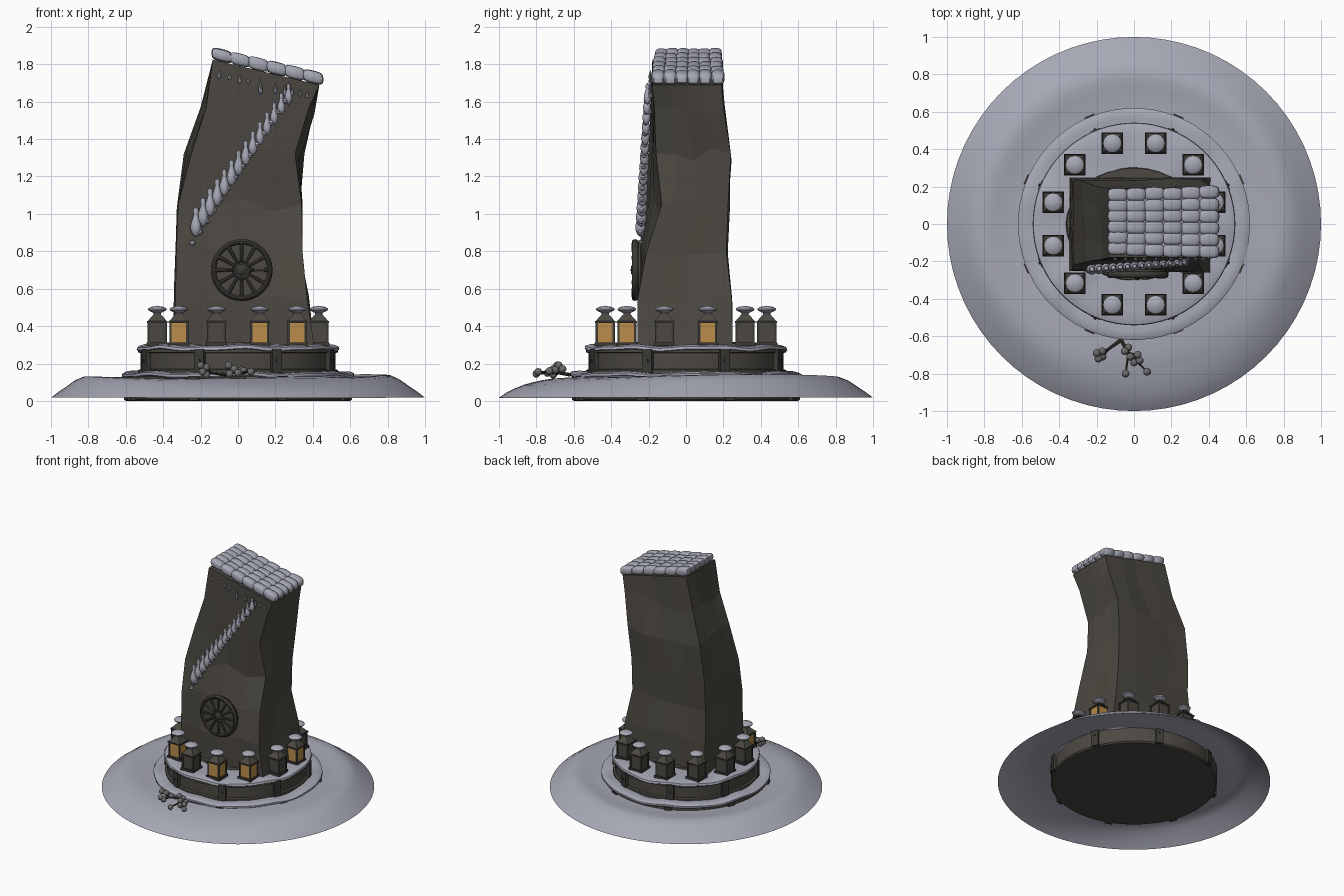
import bpy, bmesh, math, random
from mathutils import Vector, Matrix

if "Cube" in bpy.data.objects:
    bpy.data.objects.remove(bpy.data.objects["Cube"])
random.seed(4)
TAU = math.tau


def mat(name, rgb):
    m = bpy.data.materials.new(name)
    m.diffuse_color = (*rgb, 1)
    m.use_nodes = True
    m.node_tree.nodes["Principled BSDF"].inputs["Base Color"].default_value = m.diffuse_color
    return m


SNOW = mat("snow", (.38, .39, .46))
STONE = mat("dark stone", (.072, .065, .054))
METAL = mat("dark metal", (.045, .042, .037))
AMBER = mat("amber glass", (.5, .27, .07))
FROST = mat("frosted berry", (.15, .145, .145))


def finish(name, bm, m, smooth=True):
    bmesh.ops.recalc_face_normals(bm, faces=bm.faces)
    me = bpy.data.meshes.new(name)
    bm.to_mesh(me)
    bm.free()
    me.materials.append(m)
    if smooth:
        me.shade_smooth()
        me.set_sharp_from_angle(angle=math.radians(40))
    ob = bpy.data.objects.new(name, me)
    bpy.context.collection.objects.link(ob)
    return ob


def lathe(name, prof, m, n=32, loc=(0, 0, 0), warp=None):
    """Spin (radius, height) points about z; warp(r, angle, z) alters the height."""
    bm = bmesh.new()
    rings = []
    for r, z in prof:
        if r == 0:
            rings.append([bm.verts.new((0, 0, z))] * n)
            continue
        rings.append([])
        for i in range(n):
            a = TAU * i / n
            zz = warp(r, a, z) if warp else z
            rings[-1].append(bm.verts.new((r * math.cos(a), r * math.sin(a), zz)))
    for p, q in zip(rings, rings[1:]):
        for i in range(n):
            vs = list(dict.fromkeys((p[i], p[(i + 1) % n], q[(i + 1) % n], q[i])))
            if len(vs) > 2:
                bm.faces.new(vs)
    ob = finish(name, bm, m)
    ob.location = loc
    return ob


def box(name, loc, size, m, rot=0, taper=1.0):
    bm = bmesh.new()
    bmesh.ops.create_cube(bm, size=1)
    for v in bm.verts:
        if v.co.z > 0:
            v.co.x *= taper
            v.co.y *= taper
        v.co = Vector(a * b for a, b in zip(v.co, size))
    ob = finish(name, bm, m, False)
    ob.location = loc
    ob.rotation_euler.z = rot
    return ob


def rod(name, a, b, r, m):
    a, b = Vector(a), Vector(b)
    ob = lathe(name, [(0, 0), (r, 0), (r * .7, (b - a).length), (0, (b - a).length)], m, 7, a)
    ob.rotation_euler = (b - a).to_track_quat('Z', 'Y').to_euler()
    return ob


# Snow drift ring around the base, ridge height varies with direction
def drift(r, a, z):
    back = .5 + .5 * math.sin(a)
    ridge = math.exp(-((r - .82) / .09) ** 2) * (.03 * back + .012 * math.sin(2 * a + 1))
    inner = max(0, (.85 - r) / .25) * (.012 * math.cos(a) - .012 * back)
    return z + ridge + inner


lathe("snow_drift", [(.6, .125), (.66, .123), (.72, .122), (.77, .118), (.82, .109), (.87, .093),
                     (.92, .068), (.96, .046), (1, .017)], SNOW, 72, warp=drift)

# Round two-step plinth
lathe("lower_tier", [(0, 0), (.6, 0), (.61, .01), (.61, .13), (0, .13)], STONE, 64)
lathe("upper_tier", [(.50, .12), (.535, .13), (.535, .165), (.52, .17), (.52, .255), (.535, .26),
                     (.535, .28), (0, .28)], STONE, 64)


def lumps(r, a, z):
    return z + .005 * math.sin(7 * a) + .003 * math.sin(13 * a + 2)


lathe("lower_tier_snow", [(.61, .125), (.62, .132), (.62, .145), (.605, .153), (.57, .155), (.51, .15)],
      SNOW, 72, warp=lumps)
lathe("upper_tier_snow", [(.53, .268), (.542, .275), (.538, .289), (.51, .298), (.45, .297), (.3, .302),
                          (0, .302)], SNOW, 72, warp=lumps)
for k in range(8):
    a = TAU * (k + .5) / 8
    c, s = math.cos(a), math.sin(a)
    box("upper_clamp", (.53 * c, .53 * s, .215), (.03, .055, .125), METAL, a)
    box("lower_clamp", (.612 * c, .612 * s, .068), (.03, .055, .13), METAL, a)
    for h, r in ((.215, .546), (.09, .628)):
        rod("clamp_rivet", (r * c - .005 * c, r * s - .005 * s, h), (r * c + .006 * c, r * s + .006 * s, h),
            .01, METAL)

# Crooked stone slab: height, then front-left, front-right, back-right, back-left corners
ROWS = [
    (.28, (-.345, -.25), (.41, -.26), (.41, .25), (-.345, .25)),
    (.54, (-.335, -.25), (.37, -.26), (.375, .245), (-.34, .24)),
    (.80, (-.33, -.25), (.345, -.21), (.33, .215), (-.33, .22)),
    (1.05, (-.32, -.22), (.34, -.13), (.33, .225), (-.325, .23)),
    (1.32, (-.25, -.2), (.305, -.16), (.355, .24), (-.29, .235)),
    (1.57, (-.17, -.19), (.38, -.17), (.41, .2), (-.2, .2)),
    (None, (-.135, -.18), (.435, -.18), (.435, .19), (-.135, .19)),
]


def top_z(x):
    return 1.793 - .237 * x


bm = bmesh.new()
rings = []
SEG = 4
for z, *cor in ROWS:
    ring = []
    for i in range(4):
        p, q = Vector(cor[i]), Vector(cor[(i + 1) % 4])
        for j in range(SEG):
            x, y = p.lerp(q, j / SEG)
            zz = top_z(x) if z is None else z
            if j and z and z > .3:
                y += random.uniform(-.007, .007)
                x += random.uniform(-.007, .007)
                zz += random.uniform(-.04, .04)
            ring.append(bm.verts.new((x, y, zz)))
    rings.append(ring)
n = SEG * 4
for p, q in zip(rings, rings[1:]):
    for i in range(n):
        bm.faces.new((p[i], p[(i + 1) % n], q[(i + 1) % n], q[i]))
bm.faces.new(rings[0])
bm.faces.new(rings[-1])
finish("stone_slab", bm, STONE, False)
foot = lathe("slab_foot", [(0, .28), (.37, .28), (.36, .315), (0, .32)], STONE, 32)
foot.scale.y = .83

# Quilted snow cap of puffy blocks on the sloping top
bm = bmesh.new()
NX, NY = 6, 6
for i in range(NX):
    for j in range(NY):
        u, v = (i + .5) / NX, (j + .5) / NY
        x = -.135 + .585 * u
        y = -.17 + .36 * v + .02 * (u - .5) * (2 * v - 1) + random.uniform(-.004, .004)
        res = bmesh.ops.create_uvsphere(bm, u_segments=12, v_segments=8, radius=1)["verts"]
        hx, hy, hz = .056, .036, .033 + random.uniform(-.003, .003)
        for w in res:  # superellipsoid puff
            c = [math.copysign(abs(t) ** .6, t) for t in w.co]
            w.co = (x + c[0] * hx, y + c[1] * hy, top_z(x) + .034 + c[2] * hz - .237 * c[0] * hx)
finish("snow_cap", bm, SNOW)
box("cap_core", (.155, .005, 1.787), (.55, .33, .03), SNOW).rotation_euler.y = math.atan(.237)

# Diagonal ridge of snow clumps across the front
PEAR = [(0, 0), (.6, .08), (1, .25), (.95, .42), (.6, .62), (.42, .74), (.55, .84), (.42, .95), (0, 1)]
for k in range(14):
    t = k / 13
    h, r = .165 - .05 * t, .029 - .009 * t
    x, y, z = -.225 + .495 * t, -.242 + .036 * t, .875 + .71 * t
    lathe("snow_clump", [(a * r, b * h) for a, b in PEAR], SNOW, 12, (x, y, z))
    lathe("snow_bead", [(0, -.016), (.012, -.01), (.016, 0), (.012, .01), (0, .016)], SNOW, 10,
          (x - .018, y - .005, z - .03 + .05 * t))

# Small drips under the cap
for x, h in ((-.1, .05), (-.045, .04), (.01, .05), (.055, .035), (.12, .09), (.2, .06), (.25, .06),
             (.29, .05), (.33, .04), (.37, .04)):
    lathe("snow_drip", [(0, 0), (.009, .15 * h), (.011, .3 * h), (.006, .6 * h), (0, h)], SNOW, 8,
          (x, -.19, top_z(x) - .055 - h * .8))

# Spoked wheel emblem on the front
C = Vector((.02, -.272, .7))


def wheel_ring(name, R, r, squash=1.2):
    prof = [(R + r * math.cos(TAU * i / 10), squash * r * math.sin(TAU * i / 10)) for i in range(11)]
    lathe(name, prof, METAL, 36, C).rotation_euler.x = math.pi / 2


wheel_ring("wheel_rim", .15, .015)
wheel_ring("wheel_hub_ring", .045, .01)
disc = lathe("wheel_back", [(0, .008), (.15, .008), (.15, -.03), (0, -.03)], STONE, 36, C)
hub = lathe("wheel_hub", [(0, .024), (.02, .022), (.03, .012), (.03, -.02)], METAL, 20, C)
disc.rotation_euler.x = hub.rotation_euler.x = math.pi / 2
for k in range(12):
    a = TAU * k / 12
    d = Vector((math.cos(a), 0, math.sin(a)))
    rod("wheel_spoke", C + d * .145 + Vector((0, -.008, 0)), C + d * .04 + Vector((0, -.008, 0)), .011, METAL)

# Ring of twelve lanterns, four of them lit
LIT = (0, 7, 9, 10)
for k in range(12):
    a = TAU * (k + .5) / 12
    x, y = .447 * math.cos(a), .447 * math.sin(a)
    box("lantern_foot", (x, y, .303), (.116, .116, .02), METAL)
    box("lantern_pane", (x, y, .363), (.092, .092, .116), AMBER if k in LIT else STONE)
    for sx in (-1, 1):
        for sy in (-1, 1):
            box("lantern_post", (x + sx * .045, y + sy * .045, .363), (.012, .012, .12), METAL)
    box("lantern_eave", (x, y, .422), (.11, .11, .01), METAL)
    box("lantern_roof", (x, y, .446), (.106, .106, .042), STONE, 0, .3)
    lathe("lantern_snow", [(0, .455), (.018, .458), (.02, .47), (.047, .484), (.05, .492), (.038, .502),
                           (0, .509)], SNOW, 16, (x, y, 0))

# Twigs with berries lying on the drift at the front
ROOT = (-.07, -.62, .14)
TWIGS = [((-.14, -.67, .15), [(-.2, -.69, .19), (-.19, -.72, .155), (-.17, -.68, .18), (-.17, -.71, .14)]),
         ((-.03, -.69, .15), [(-.05, -.68, .19), (-.02, -.71, .17), (.02, -.7, .165), (.07, -.79, .155),
                              (-.045, -.8, .145), (0, -.74, .15), (.03, -.73, .16), (-.03, -.66, .17)])]
for mid, tips in TWIGS:
    rod("twig", ROOT, mid, .01, METAL)
    for p in tips:
        rod("twig_tip", mid, p, .007, METAL)
        bm = bmesh.new()
        bmesh.ops.create_icosphere(bm, subdivisions=2, radius=.021)
        finish("berry", bm, FROST).location = p
